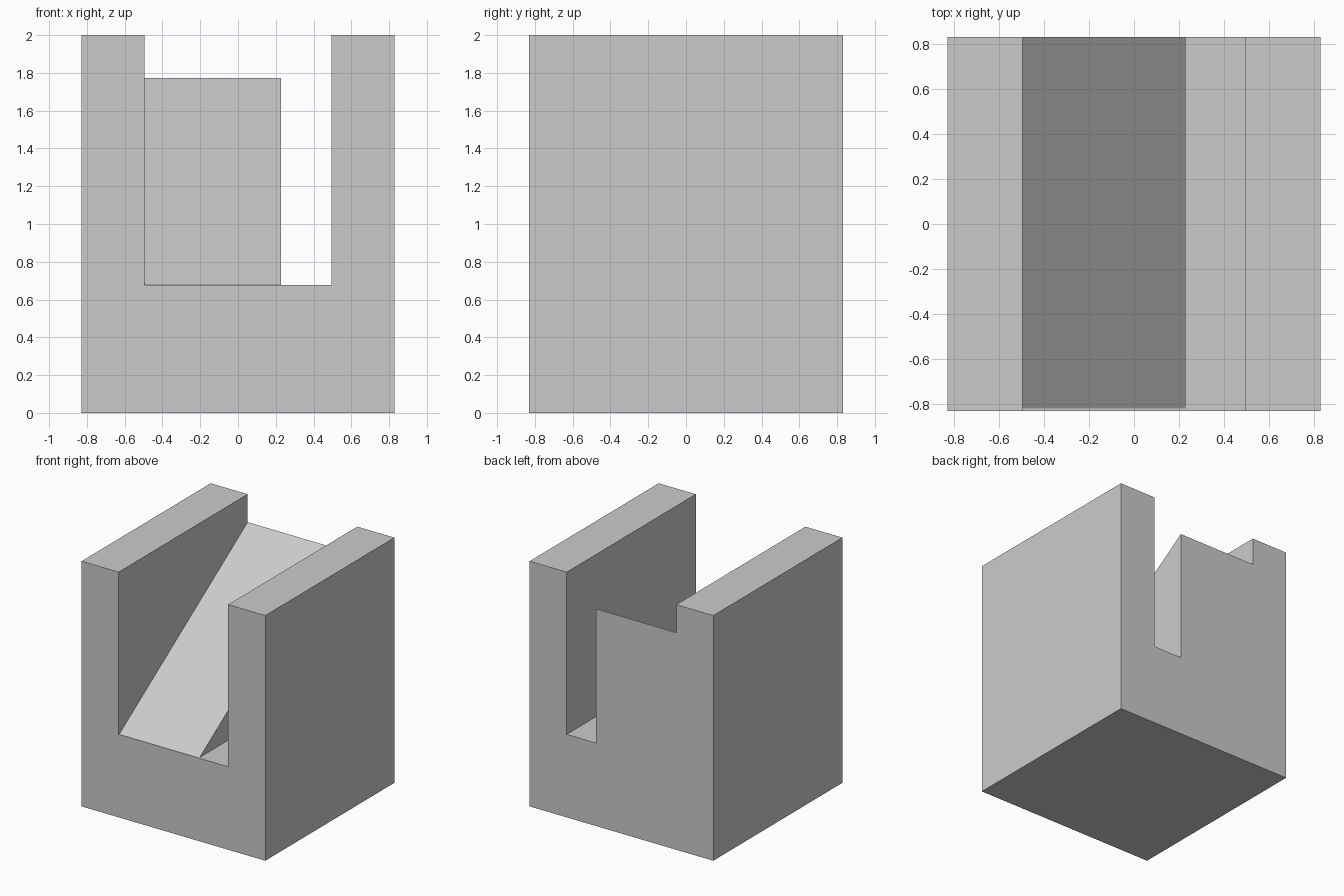
import bpy, bmesh
from mathutils import Vector

if "Cube" in bpy.data.objects:
    bpy.data.objects.remove(bpy.data.objects["Cube"])

W, D, H = 0.829, 0.832, 2.0        # half width, half depth, height
SLOT_L, SLOT_R = -0.495, 0.494     # slot walls
RAMP_R = 0.228                     # right side of the ramp
FLOOR, RAMP_TOP, RAMP_FRONT = 0.677, 1.772, -0.82


def extrude_yz(name, profile, x0, x1):
    """Extrude a (y, z) profile along x into a closed solid."""
    bm = bmesh.new()
    face = bm.faces.new([bm.verts.new((x0, y, z)) for y, z in profile])
    new = bmesh.ops.extrude_face_region(bm, geom=[face])["geom"]
    verts = [v for v in new if isinstance(v, bmesh.types.BMVert)]
    bmesh.ops.translate(bm, verts=verts, vec=Vector((x1 - x0, 0, 0)))
    bmesh.ops.recalc_face_normals(bm, faces=bm.faces)
    mesh = bpy.data.meshes.new(name)
    bm.to_mesh(mesh)
    bm.free()
    obj = bpy.data.objects.new(name, mesh)
    bpy.context.collection.objects.link(obj)
    return obj


def cut(target, cutter):
    """Subtract the cutter and remove it."""
    mod = target.modifiers.new("cut", "BOOLEAN")
    mod.operation, mod.solver, mod.object = "DIFFERENCE", "EXACT", cutter
    cutter.hide_render = True
    bpy.context.view_layer.objects.active = target
    bpy.ops.object.modifier_apply(modifier=mod.name)
    bpy.data.objects.remove(cutter)


# Solid block
block = extrude_yz("ramp_block", [(-D, 0), (D, 0), (D, H), (-D, H)], -W, W)

# Space above the ramp: sloped underside, continued past the back
slope = (RAMP_TOP - FLOOR) / (D - RAMP_FRONT)
above_ramp = [(-1.2, FLOOR), (RAMP_FRONT, FLOOR),
              (1.0, RAMP_TOP + slope * (1.0 - D)), (1.0, 2.5), (-1.2, 2.5)]
cut(block, extrude_yz("ramp_cutter", above_ramp, SLOT_L, SLOT_R))

# Narrow full-length channel beside the ramp
channel = [(-1.2, FLOOR), (1.2, FLOOR), (1.2, 2.6), (-1.2, 2.6)]
cut(block, extrude_yz("channel_cutter", channel, RAMP_R, SLOT_R))
